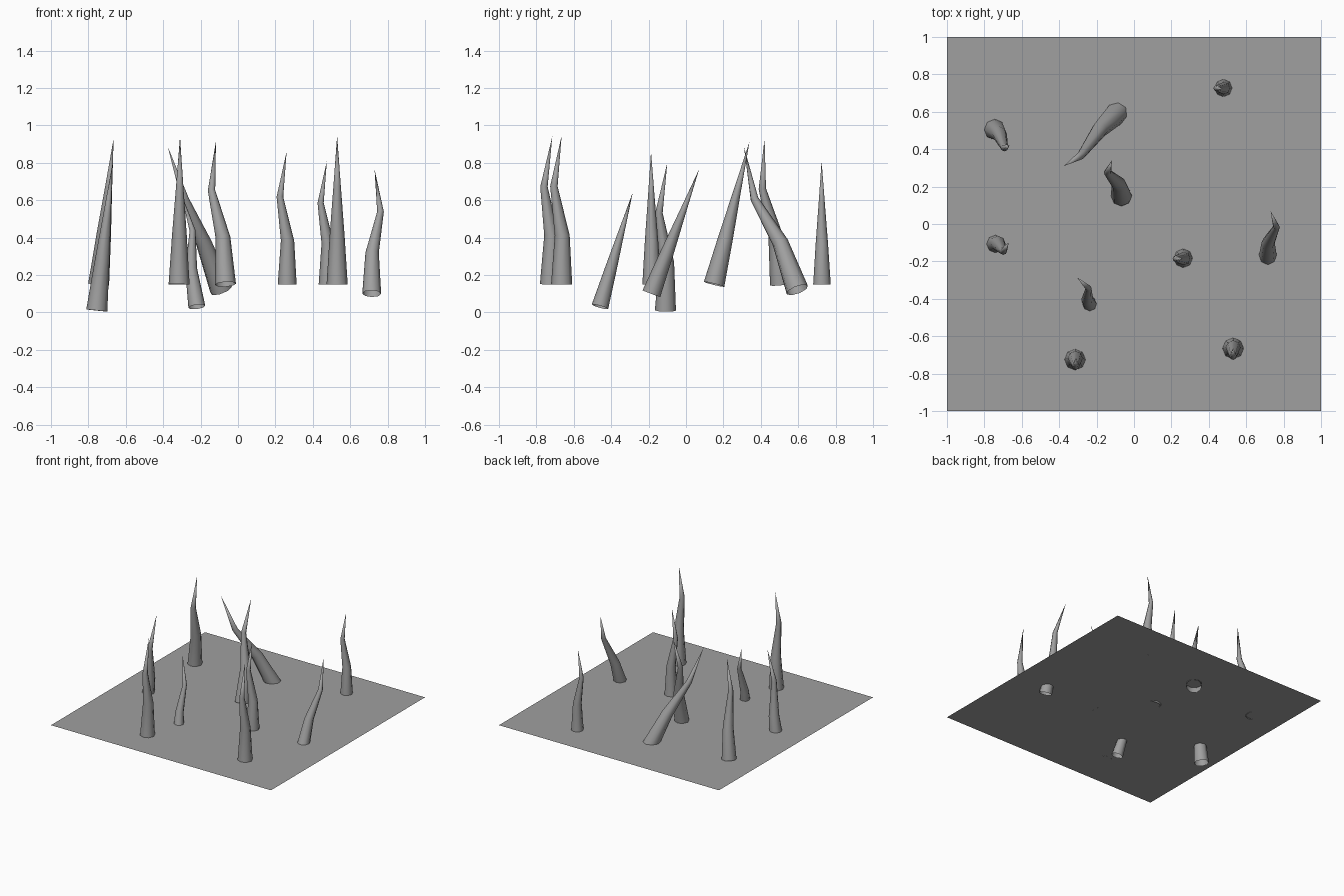
import bpy
import bmesh
import math
from mathutils import Vector

cube = bpy.data.objects.get("Cube")
if cube:
    bpy.data.objects.remove(cube, do_unlink=True)

# Single stone-grey colour
grey = bpy.data.materials.new("stone_grey")
grey.use_nodes = True
colour = (0.35, 0.35, 0.35, 1.0)
grey.diffuse_color = colour
grey.node_tree.nodes["Principled BSDF"].inputs["Base Color"].default_value = colour

SIDES = 8
GROUND = 0.15
# Spike profile as fractions of length: height, radius, sideways bend
PROFILE = [(0, 0.071, 0), (0.33, 0.05, -0.004), (0.66, 0.025, 0.052)]


def add_object(name, bm):
    mesh = bpy.data.meshes.new(name)
    bm.to_mesh(mesh)
    bm.free()
    mesh.materials.append(grey)
    obj = bpy.data.objects.new(name, mesh)
    bpy.context.collection.objects.link(obj)
    return obj


def add_spike(name, base, tip, bend_angle):
    """Open-bottomed, tapering spike with a kink towards bend_angle."""
    base, tip = Vector(base), Vector(tip)
    length = (tip - base).length
    axis = (tip - base).normalized()
    angle = math.radians(bend_angle)
    bend = Vector((math.cos(angle), math.sin(angle), 0))
    bend = (bend - axis * bend.dot(axis)).normalized()
    side = axis.cross(bend)

    bm = bmesh.new()
    rings = []
    for height, radius, offset in PROFILE:
        centre = base + (axis * height + bend * offset) * length
        ring = []
        for i in range(SIDES):
            a = math.tau * i / SIDES
            spoke = bend * math.cos(a) + side * math.sin(a)
            ring.append(bm.verts.new(centre + spoke * radius * length))
        rings.append(ring)
    point = bm.verts.new(tip)
    for i in range(SIDES):
        j = (i + 1) % SIDES
        for low, high in zip(rings, rings[1:]):
            bm.faces.new((low[i], low[j], high[j], high[i]))
        bm.faces.new((rings[-1][i], rings[-1][j], point))
    for face in bm.faces:
        face.smooth = True
    add_object(name, bm)


# Flat square ground sheet
bm = bmesh.new()
bmesh.ops.create_grid(bm, x_segments=1, y_segments=1, size=1)
add_object("ground_sheet", bm).location.z = GROUND

# Spikes: base centre, tip, direction of the kink in degrees
SPIKES = [
    ((-0.315, -0.725, GROUND), (-0.31, -0.715, 0.94), -90),
    ((0.53, -0.665, GROUND), (0.53, -0.665, 0.945), -90),
    ((0.263, -0.183, GROUND), (0.26, -0.187, 0.86), 180),
    ((0.478, 0.727, GROUND), (0.475, 0.725, 0.81), 180),
    ((-0.067, 0.15, GROUND), (-0.118, 0.34, 0.915), 180),
    ((-0.09, 0.595, 0.12), (-0.375, 0.31, 0.885), -105),
    ((-0.22, -0.46, 0.03), (-0.305, -0.285, 0.64), 0),
    ((0.715, -0.185, 0.1), (0.73, 0.07, 0.765), 0),
    ((-0.745, 0.505, GROUND), (-0.665, 0.42, 0.93), -90),
    ((-0.755, -0.11, 0.01), (-0.67, -0.1, 0.8), -90),
]
for number, (base, tip, kink) in enumerate(SPIKES, 1):
    add_spike(f"spike_{number}", base, tip, kink)
